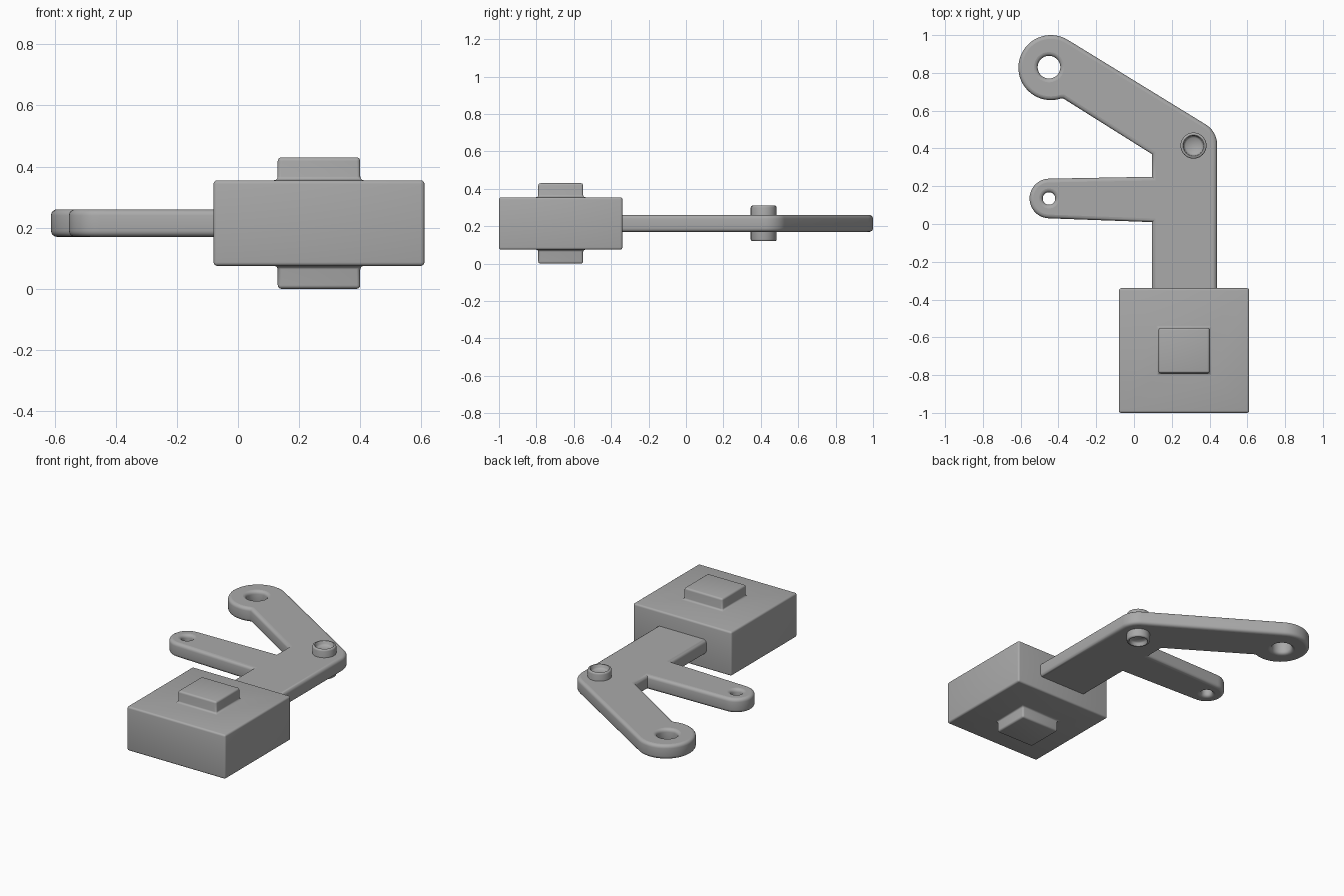
import bpy, bmesh
from math import sin, cos, radians, pi

cube = bpy.data.objects.get("Cube")
if cube:
    bpy.data.objects.remove(cube, do_unlink=True)

grey = bpy.data.materials.new("plain grey")
grey.use_nodes = True
grey.diffuse_color = (0.4, 0.4, 0.4, 1)
grey.node_tree.nodes["Principled BSDF"].inputs["Base Color"].default_value = (0.4, 0.4, 0.4, 1)
MID = 0.215  # height of the middle plane


def select(ob):
    bpy.ops.object.select_all(action='DESELECT')
    ob.select_set(True)
    bpy.context.view_layer.objects.active = ob


def finish(ob, angle=35):
    select(ob)
    bpy.ops.object.convert(target='MESH')
    ob = bpy.context.object
    ob.data.materials.clear()
    ob.data.materials.append(grey)
    bpy.ops.object.shade_smooth_by_angle(angle=radians(angle))
    return ob


def box(name, centre, size):
    bpy.ops.mesh.primitive_cube_add(size=1, location=centre)
    ob = bpy.context.object
    ob.name = name
    ob.scale = size
    bpy.ops.object.transform_apply(location=False, rotation=False, scale=True)
    return ob


def arc(cx, cy, r, start, end, n=24):
    steps = [radians(start + (end - start) * i / n) for i in range(n + 1)]
    return [(cx + r * cos(a), cy + r * sin(a)) for a in steps]


# Base block with a raised pad above and below, edges softened
base = box("base_block", (0.265, -0.67, MID), (0.69, 0.66, 0.28))
pad = box("pad_cutter", (0.265, -0.67, MID), (0.27, 0.24, 0.43))
pad.hide_render = True
union = base.modifiers.new("pads", 'BOOLEAN')
union.operation = 'UNION'
union.object = pad
soft = base.modifiers.new("soft edges", 'BEVEL')
soft.width = 0.012
soft.segments = 4
soft.limit_method = 'ANGLE'
finish(base)
bpy.data.objects.remove(pad, do_unlink=True)

# Flat bracket: upright, long arm and short arm in one outline with two holes
outline = [(0.095, -0.38), (0.44, -0.38)]
outline += arc(0.315, 0.42, 0.125, 0, 59, 12)
outline += arc(-0.44, 0.828, 0.172, 59, 288, 40)
outline += [(-0.375, 0.665), (0.095, 0.37), (0.095, 0.25)]
outline += arc(-0.448, 0.135, 0.105, 90, 268)
outline += [(0.095, 0.01)]
holes = [arc(-0.45, 0.83, 0.06, 0, 352.5, 47), arc(-0.45, 0.135, 0.033, 0, 348.75, 31)]

ROUND = 0.02
curve = bpy.data.curves.new("bracket", 'CURVE')
curve.dimensions = '2D'
curve.fill_mode = 'BOTH'
curve.extrude = 0.045 - ROUND
curve.bevel_depth = ROUND
curve.bevel_resolution = 3
curve.offset = -ROUND
for points in [outline] + holes:
    spline = curve.splines.new('POLY')
    spline.points.add(len(points) - 1)
    spline.use_cyclic_u = True
    for p, (x, y) in zip(spline.points, points):
        p.co = (x, y, 0, 1)
bracket = bpy.data.objects.new("bracket", curve)
bracket.location.z = MID
bpy.context.collection.objects.link(bracket)
finish(bracket)

# Pivot pin, turned from a profile with a shallow dish in each end
half = [(0, 0.07), (0.042, 0.07), (0.05, 0.078), (0.052, 0.09),
        (0.056, 0.095), (0.062, 0.095), (0.067, 0.092), (0.069, 0.085)]
profile = half + [(r, -z) for r, z in reversed(half)]
bm = bmesh.new()
verts = [bm.verts.new((r, 0, z)) for r, z in profile]
edges = [bm.edges.new(pair) for pair in zip(verts, verts[1:])]
bmesh.ops.spin(bm, geom=verts + edges, axis=(0, 0, 1), cent=(0, 0, 0),
               angle=2 * pi, steps=48, use_merge=False)
bmesh.ops.remove_doubles(bm, verts=bm.verts, dist=0.0001)
bmesh.ops.recalc_face_normals(bm, faces=bm.faces)
mesh = bpy.data.meshes.new("pivot_pin")
bm.to_mesh(mesh)
bm.free()
pin = bpy.data.objects.new("pivot_pin", mesh)
pin.location = (0.315, 0.415, MID)
bpy.context.collection.objects.link(pin)
finish(pin, 50)
